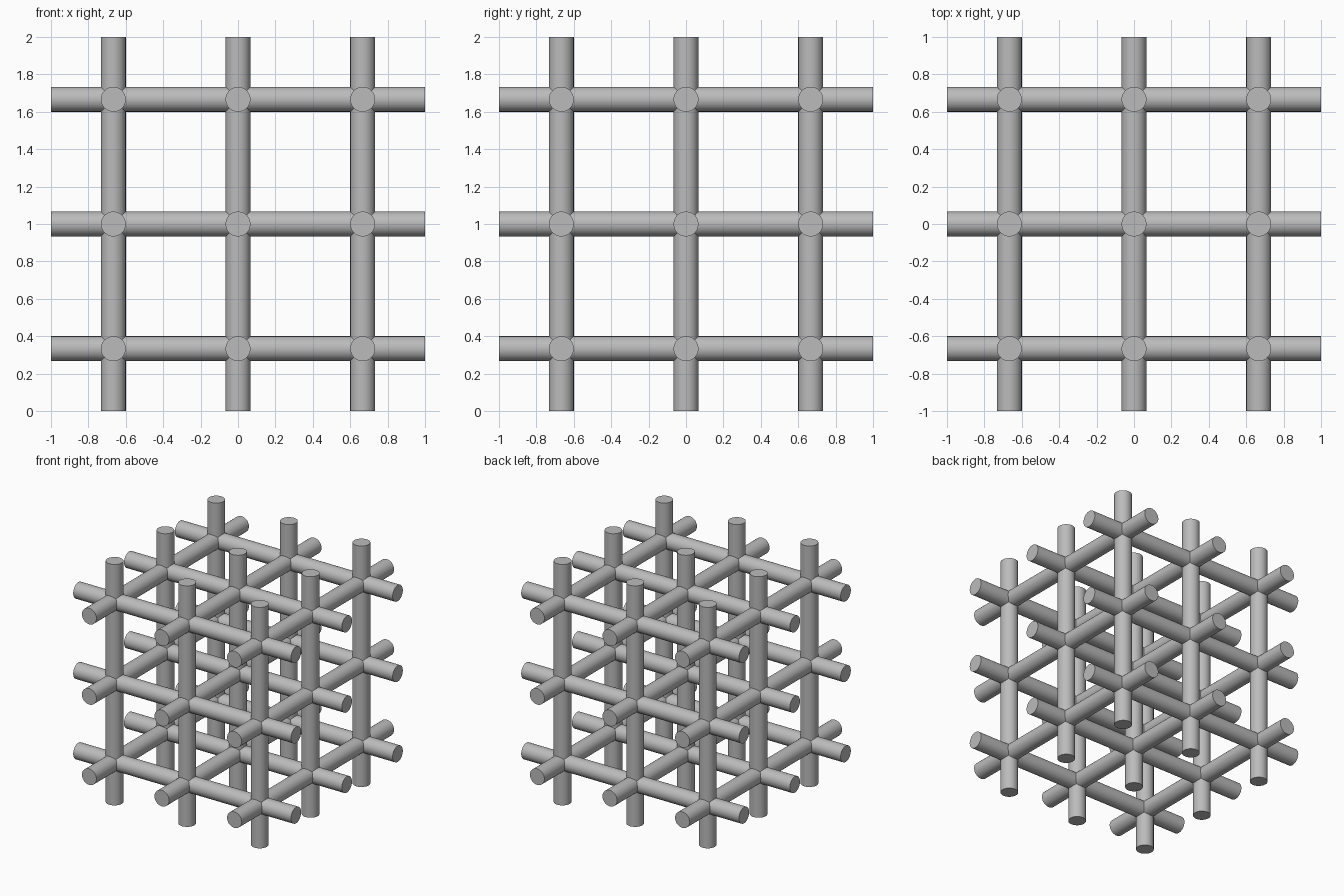
import bpy
import math

cube = bpy.data.objects.get("Cube")
if cube:
    bpy.data.objects.remove(cube, do_unlink=True)

SPACING = 2 / 3
RADIUS = 1 / 15
LENGTH = 2.0

# Single grey material
grey = bpy.data.materials.new("plain grey")
grey.use_nodes = True
colour = (0.5, 0.5, 0.5, 1)
grey.diffuse_color = colour
grey.node_tree.nodes["Principled BSDF"].inputs["Base Color"].default_value = colour


def add_rod(name, location, rotation):
    bpy.ops.mesh.primitive_cylinder_add(
        vertices=48, radius=RADIUS, depth=LENGTH,
        location=location, rotation=rotation)
    rod = bpy.context.object
    rod.name = name
    rod.data.materials.append(grey)
    bpy.ops.object.shade_smooth_by_angle(angle=math.radians(30))


# Three by three rods along each axis, crossing at the lattice nodes
quarter = math.pi / 2
steps = (-SPACING, 0, SPACING)
for a in steps:
    for b in steps:
        add_rod("cross_rod", (0, a, 1 + b), (0, quarter, 0))
        add_rod("depth_rod", (a, 0, 1 + b), (quarter, 0, 0))
        add_rod("upright_rod", (a, b, 1), (0, 0, 0))
